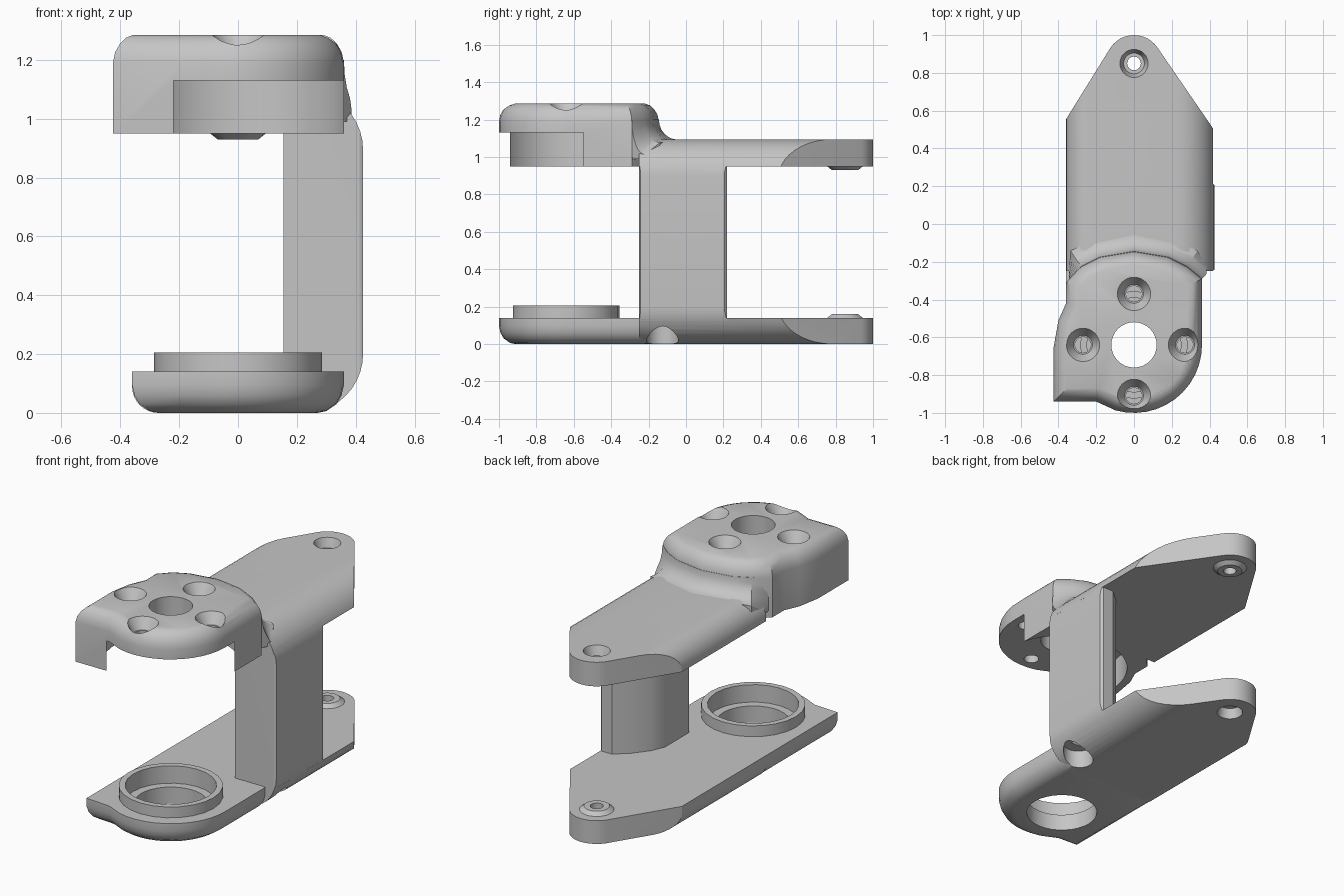
import bpy, bmesh, math
from mathutils import Vector

cube = bpy.data.objects.get("Cube")
if cube:
    bpy.data.objects.remove(cube, do_unlink=True)

grey = bpy.data.materials.new("plain_grey")
grey.use_nodes = True
COLOUR = (0.56, 0.56, 0.56, 1)
grey.diffuse_color = COLOUR
grey.node_tree.nodes["Principled BSDF"].inputs["Base Color"].default_value = COLOUR


def finish(name, bm):
    bmesh.ops.recalc_face_normals(bm, faces=bm.faces)
    mesh = bpy.data.meshes.new(name)
    bm.to_mesh(mesh)
    bm.free()
    mesh.materials.append(grey)
    obj = bpy.data.objects.new(name, mesh)
    bpy.context.collection.objects.link(obj)
    return obj


def loft(name, rings, closed=False):
    """Skin a list of point rings; cap the ends or close the loop."""
    bm = bmesh.new()
    rows = [[bm.verts.new(p) for p in ring] for ring in rings]
    pairs = list(zip(rows, rows[1:]))
    if closed:
        pairs.append((rows[-1], rows[0]))
    else:
        bm.faces.new(rows[0])
        bm.faces.new(rows[-1])
    for a, b in pairs:
        for i in range(len(a)):
            j = (i + 1) % len(a)
            bm.faces.new((a[i], a[j], b[j], b[i]))
    return finish(name, bm)


def arc(cx, cy, r, start, end, steps):
    angles = [math.radians(start + (end - start) * i / steps) for i in range(steps + 1)]
    return [(cx + r * math.cos(a), cy + r * math.sin(a)) for a in angles]


def inset(outline, d):
    """Move a counter-clockwise outline inwards by d."""
    pts = [Vector(p) for p in outline]
    result = []
    for i, p in enumerate(pts):
        e1 = (p - pts[i - 1]).normalized()
        e2 = (pts[(i + 1) % len(pts)] - p).normalized()
        n1, n2 = Vector((-e1.y, e1.x)), Vector((-e2.y, e2.x))
        result.append(p + (n1 + n2) * d / (1 + n1.dot(n2)))
    return result


def stack(name, outline, levels):
    """Loft an outline through (height, inset) levels."""
    return loft(name, [[(p[0], p[1], z) for p in inset(outline, d)] for z, d in levels])


def extrude_y(name, section, y0, y1):
    return loft(name, [[(x, y, z) for x, z in section] for y in (y0, y1)])


def ring(name, x, y, profile, sides=32):
    """Revolve a closed (radius, height) profile."""
    rows = [[(x + px, y + py, z) for px, py in arc(0, 0, r, 0, 360, sides)[:-1]] for r, z in profile]
    return loft(name, rows, closed=True)


def boolean(obj, cutter, operation="DIFFERENCE"):
    mod = obj.modifiers.new("cut", "BOOLEAN")
    mod.operation, mod.solver, mod.object = operation, "EXACT", cutter
    mod.use_self = True
    bpy.context.view_layer.objects.active = obj
    bpy.ops.object.modifier_apply(modifier=mod.name)
    bpy.data.objects.remove(cutter, do_unlink=True)


def drill(obj, x, y, z0, z1, r0, r1=None, sides=32):
    r1 = r0 if r1 is None else r1
    rows = [[(px, py, z) for px, py in arc(x, y, r, 0, 360, sides)[:-1]] for z, r in ((z0, r0), (z1, r1))]
    boolean(obj, loft("cutter", rows))


def smooth(obj, angle=30):
    bpy.ops.object.select_all(action="DESELECT")
    obj.select_set(True)
    bpy.context.view_layer.objects.active = obj
    bpy.ops.object.shade_smooth_by_angle(angle=math.radians(angle))


PLATE, GAP_TOP, TOP = 0.14, 0.95, 1.095
HEAD_Y, TIP_Y = -0.64, 0.85
parts = []

# Outer corner curves shared by the wall and both plates
low_curve = arc(0.225, 0.2, 0.2, -90, 0, 10)
high_curve = arc(0.225, TOP - 0.2, 0.2, 0, 90, 10)
low_edge = [p for p in low_curve if p[1] < PLATE] + [(0.416, PLATE)]
high_edge = [(0.417, GAP_TOP)] + [p for p in high_curve if p[1] > GAP_TOP]

# Upright wall, with its inner back corner rounded away
wall = extrude_y("side_wall", [(0.1, 0)] + low_curve + high_curve + [(0.1, TOP)], -0.4, 0.4)
wall_plan = [(0.155, -0.25), (0.41, -0.25), (0.43, -0.24), (0.43, 0.2), (0.41, 0.22), (0.34, 0.22),
             (0.26, 0.15), (0.19, 0.06), (0.155, -0.02)]
boolean(wall, stack("trim", wall_plan, [(0.12, 0), (0.98, 0)]), "INTERSECT")
parts.append(wall)

# Upper and lower plates with rounded long edges, trimmed to the tapered outline
taper = arc(0, TIP_Y, 0.15, 35, 145, 12) + [(-0.4, 0.49), (-0.4, -0.3), (0.45, -0.3), (0.45, 0.46)]
upper = extrude_y("upper_plate", [(-0.36, GAP_TOP)] + high_edge + arc(-0.23, TOP - 0.13, 0.13, 90, 180, 8),
                  -0.25, 1.1)
lower = extrude_y("lower_plate", arc(-0.27, 0.09, 0.09, 180, 270, 8) + low_edge + [(-0.36, PLATE)], -0.25, 1.1)
for plate in (upper, lower):
    boolean(plate, stack("trim", taper, [(-0.2, 0), (1.5, 0)]), "INTERSECT")
    drill(plate, 0, TIP_Y, -0.3, 1.6, 0.036)
    parts.append(plate)
drill(upper, 0, TIP_Y, 1.04, TOP + 0.01, 0.055, 0.078)
drill(lower, 0, TIP_Y, -0.01, 0.06, 0.075, 0.06)

# Tapered bosses at the pivot end
for name, base, tip in (("upper_boss", GAP_TOP, 0.93), ("lower_boss", PLATE, 0.16)):
    parts.append(ring(name, 0, TIP_Y, [(0.036, base), (0.095, base), (0.07, tip), (0.036, tip)]))

# Lower lobe with rounded underside
lobe_outline = ([(0.34, -0.14), (-0.36, -0.14), (-0.36, -0.93), (-0.2, -0.94)]
                + arc(0, HEAD_Y, 0.36, -106, 0, 12) + [(0.36, -0.42), (0.36, -0.28)])
lobe = stack("lower_lobe", lobe_outline,
             [(0, 0.09), (0.006, 0.06), (0.03, 0.025), (0.06, 0.008), (0.095, 0), (PLATE, 0)])
drill(lobe, 0, HEAD_Y, -0.1, 0.3, 0.2)
drill(lobe, 0, HEAD_Y, 0.1, 0.3, 0.26)
parts.append(lobe)

# Screw recess in the lower outer corner
for body in (lower, lobe):
    drill(body, 0.31, -0.125, -0.05, 0.11, 0.085)
drill(wall, 0.31, -0.125, 0.1, 0.2, 0.04)
drill(lower, 0.31, -0.125, 0.1, 0.2, 0.04)

# Raised collar on the lower lobe
parts.append(ring("collar", 0, HEAD_Y, [(0.25, 0.09), (0.285, 0.09), (0.285, 0.205), (0.25, 0.205)], 24))

# Head: rounded top, hollow skirt below
back_edge = [(0.36, -0.29), (0.28, -0.225), (0.18, -0.175), (0, -0.145),
             (-0.18, -0.175), (-0.28, -0.225), (-0.36, -0.31)]
head_outline = (back_edge + [(-0.36, -0.42), (-0.4, -0.51), (-0.425, -0.65), (-0.425, -0.94), (-0.2, -0.94)]
                + arc(0, HEAD_Y, 0.36, -106, 0, 12))
head = stack("head", head_outline, [(GAP_TOP, 0), (1.19, 0), (1.225, 0.007), (1.255, 0.024),
                                    (1.275, 0.045), (1.285, 0.07)])
drill(head, 0, HEAD_Y, 0.8, 1.13, 0.372, sides=48)
drill(head, 0, HEAD_Y, 1.0, 1.5, 0.12)
for dx, dy in ((0.27, 0), (-0.27, 0), (0, 0.27), (0, -0.27)):
    drill(head, dx, HEAD_Y + dy, 1.0, 1.5, 0.042)
    drill(head, dx, HEAD_Y + dy, 1.22, 1.295, 0.05, 0.094)
parts.append(head)

# Concave fillet between the head and the upper plate
centre = Vector((0, HEAD_Y))
rows = []
for p in [Vector(q) for q in back_edge]:
    out = (p - centre).normalized()
    base = TOP - 0.002 - 0.08 * (abs(p.x) / 0.36) ** 6
    curve = [(0.1 - 0.1 * math.sin(t), 1.2 - (1.2 - base) * math.cos(t))
             for t in [math.radians(15 * k) for k in range(7)]]
    section = [(-0.02, 1.2), (-0.02, 0.99), (0.1, 0.99)] + curve
    rows.append([(max(-0.345, min(p.x + out.x * d, 0.385)), p.y + out.y * d, z) for d, z in section])
parts.append(loft("neck_fillet", rows))

for part in parts:
    smooth(part)
